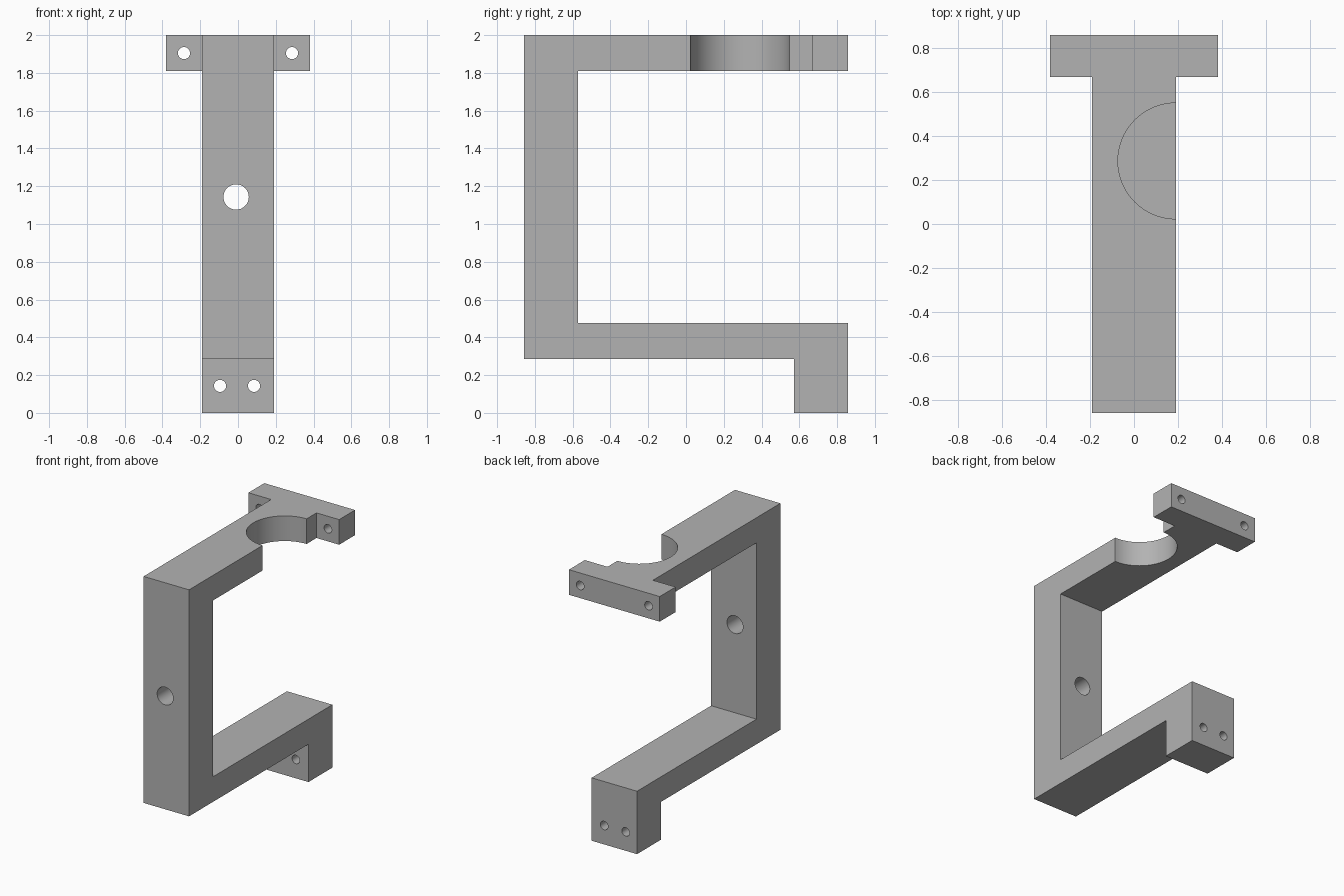
import bpy
import bmesh
import math
from mathutils import Matrix

if "Cube" in bpy.data.objects:
    bpy.data.objects.remove(bpy.data.objects["Cube"], do_unlink=True)

# Plain grey finish
grey = bpy.data.materials.new("plain grey")
grey.use_nodes = True
GREY = (0.45, 0.45, 0.45, 1)
grey.diffuse_color = GREY
grey.node_tree.nodes["Principled BSDF"].inputs["Base Color"].default_value = GREY

# Main dimensions
HALF_W, HALF_L, TOP = 0.19, 0.857, 2.0
BAR = 0.19
WALL = 0.286


def add_object(name, bm):
    bmesh.ops.recalc_face_normals(bm, faces=bm.faces)
    mesh = bpy.data.meshes.new(name)
    bm.to_mesh(mesh)
    bm.free()
    mesh.materials.append(grey)
    ob = bpy.data.objects.new(name, mesh)
    bpy.context.collection.objects.link(ob)
    return ob


def extrude(name, outline, direction):
    bm = bmesh.new()
    face = bm.faces.new([bm.verts.new(p) for p in outline])
    out = bmesh.ops.extrude_face_region(bm, geom=[face])
    verts = [v for v in out["geom"] if isinstance(v, bmesh.types.BMVert)]
    bmesh.ops.translate(bm, verts=verts, vec=direction)
    return add_object(name, bm)


def cylinder(name, centre, radius, depth, along_y=True):
    bm = bmesh.new()
    turn = Matrix.Rotation(math.pi / 2 if along_y else 0, 4, 'X')
    bmesh.ops.create_cone(bm, cap_ends=True, segments=64, radius1=radius, radius2=radius,
                          depth=depth, matrix=Matrix.Translation(centre) @ turn)
    return add_object(name, bm)


def combine(target, tool, operation):
    tool.hide_render = True
    mod = target.modifiers.new(tool.name, 'BOOLEAN')
    mod.operation, mod.object, mod.solver = operation, tool, 'EXACT'
    bpy.context.view_layer.objects.active = target
    bpy.ops.object.modifier_apply(modifier=mod.name)
    bpy.data.objects.remove(tool, do_unlink=True)


# Bent frame: foot, lower arm, column and upper arm in one side profile
inner = WALL - HALF_L
profile = [
    (HALF_L, 0), (HALF_L, WALL + BAR), (inner, WALL + BAR), (inner, TOP - BAR),
    (HALF_L, TOP - BAR), (HALF_L, TOP), (-HALF_L, TOP), (-HALF_L, WALL),
    (HALF_L - WALL, WALL), (HALF_L - WALL, 0),
]
bracket = extrude("bracket", [(-HALF_W, y, z) for y, z in profile], (2 * HALF_W, 0, 0))

# Crossbar at the end of the upper arm
bar_outline = [(x * 2 * HALF_W, HALF_L, z)
               for x, z in ((-1, TOP - BAR), (1, TOP - BAR), (1, TOP), (-1, TOP))]
combine(bracket, extrude("crossbar", bar_outline, (0, -BAR, 0)), 'UNION')

# Half-round notch in the left side of the upper arm
combine(bracket, cylinder("notch", (HALF_W, WALL, TOP), 0.263, 1, False), 'DIFFERENCE')

# Bolt holes: column, foot pair and crossbar pair
holes = [(-0.01, 1.143, 0.067), (-0.095, 0.143, 0.032), (0.085, 0.143, 0.032),
         (-0.286, TOP - BAR / 2, 0.032), (0.286, TOP - BAR / 2, 0.032)]
for x, z, radius in holes:
    combine(bracket, cylinder("bolt_hole", (x, 0, z), radius, 3), 'DIFFERENCE')

# Smooth round walls, sharp edges
bpy.ops.object.select_all(action='DESELECT')
bracket.select_set(True)
bpy.context.view_layer.objects.active = bracket
bpy.ops.object.shade_smooth_by_angle(angle=math.radians(30))
